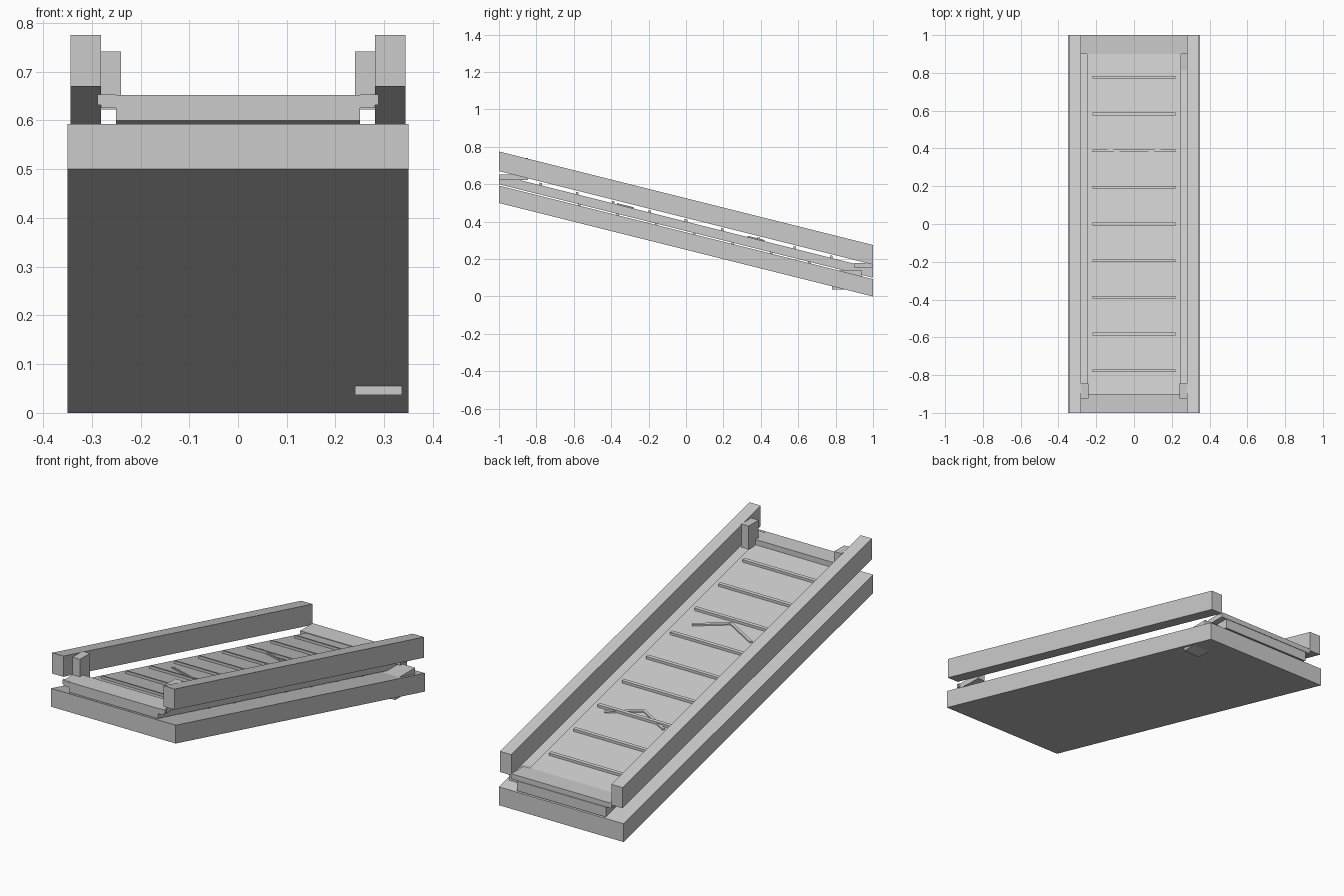
import bpy, bmesh

if "Cube" in bpy.data.objects:
    bpy.data.objects.remove(bpy.data.objects["Cube"])

SLOPE = -0.25  # rise per unit of y


def prism(name, outline, z0, z1, slope=SLOPE):
    """Extrude an xy outline from z0 to z1, sheared along the incline."""
    bm = bmesh.new()
    lo = [bm.verts.new((x, y, z0 + slope * y)) for x, y in outline]
    hi = [bm.verts.new((x, y, z1 + slope * y)) for x, y in outline]
    bm.faces.new(lo[::-1])
    bm.faces.new(hi)
    n = len(outline)
    for i in range(n):
        j = (i + 1) % n
        bm.faces.new((lo[i], lo[j], hi[j], hi[i]))
    bmesh.ops.recalc_face_normals(bm, faces=bm.faces)
    mesh = bpy.data.meshes.new(name)
    bm.to_mesh(mesh)
    bm.free()
    obj = bpy.data.objects.new(name, mesh)
    bpy.context.collection.objects.link(obj)
    return obj


def block(name, x0, x1, y0, y1, z0, z1, slope=SLOPE):
    return prism(name, [(x0, y0), (x1, y0), (x1, y1), (x0, y1)], z0, z1, slope)


def mirror_x(obj):
    mod = obj.modifiers.new("mirror", 'MIRROR')
    mod.use_axis[0] = True


# inclined bed and belt
block("base_bed", -0.35, 0.35, -1, 1, 0.25, 0.343)
block("belt", -0.25, 0.25, -1, 1, 0.35, 0.40)

# side rails
mirror_x(block("side_rail", 0.281, 0.344, -1, 1, 0.42, 0.525))

# level end plates
block("upper_end_plate", -0.281, 0.281, -1, -0.9, 0.625, 0.652, 0)
block("lower_end_plate", -0.281, 0.281, 0.9, 1, 0.152, 0.178, 0)

# sensor posts at the upper end and their small brackets
mirror_x(block("sensor_post", 0.24, 0.282, -0.925, -0.845, 0.622, 0.741, 0))
mirror_x(block("end_bracket", 0.25, 0.288, -0.998, -0.985, 0.632, 0.653, 0))

# control box passing through the bed
block("control_box", 0.24, 0.336, 0.78, 0.94, 0.037, 0.14, 0)

# cleats on the carrying side and the return side
for i in range(9):
    y = (i - 4) * 0.194
    block(f"top_cleat_{i + 1}", -0.22, 0.22, y - 0.007, y + 0.007, 0.395, 0.413)
for i in range(7):
    y = -0.57 + i * 0.205
    block(f"return_cleat_{i + 1}", -0.24, 0.24, y - 0.007, y + 0.007, 0.343, 0.352)

# direction chevrons
for i, y in enumerate((-0.37, 0.33)):
    prism(f"chevron_{i + 1}",
          [(0, y), (0.17, y + 0.08), (0.163, y + 0.09), (0, y + 0.013),
           (-0.163, y + 0.09), (-0.17, y + 0.08)], 0.398, 0.407)
